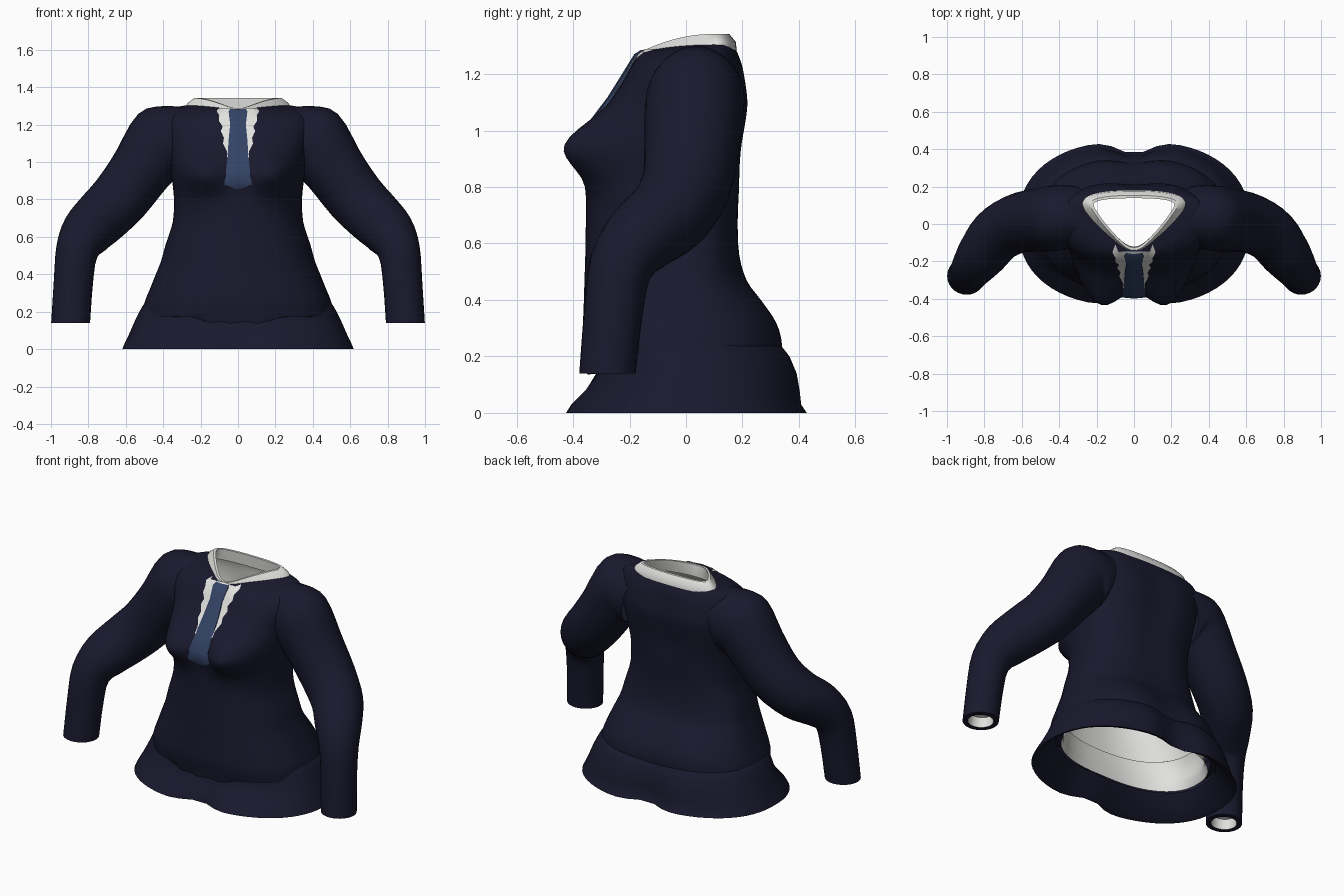
import bpy, bmesh, math
from mathutils import Vector

if "Cube" in bpy.data.objects:
    bpy.data.objects.remove(bpy.data.objects["Cube"])


def material(name, rgb):
    m = bpy.data.materials.new(name)
    m.diffuse_color = (*rgb, 1)
    m.use_nodes = True
    m.node_tree.nodes["Principled BSDF"].inputs["Base Color"].default_value = m.diffuse_color
    return m


NAVY = material("navy cloth", (0.0095, 0.0095, 0.027))
WHITE = material("white shirt", (0.75, 0.75, 0.73))
BLUE = material("blue tie", (0.033, 0.056, 0.13))
N = 64


def finish(bm, name, mat, angle=40):
    bmesh.ops.recalc_face_normals(bm, faces=bm.faces[:])
    me = bpy.data.meshes.new(name)
    bm.to_mesh(me)
    bm.free()
    me.materials.append(mat)
    ob = bpy.data.objects.new(name, me)
    bpy.context.collection.objects.link(ob)
    bpy.ops.object.select_all(action='DESELECT')
    ob.select_set(True)
    bpy.context.view_layer.objects.active = ob
    bpy.ops.object.shade_smooth_by_angle(angle=math.radians(angle))
    return ob


def loft(name, rings, mat, cap=False, closed=True):
    bm = bmesh.new()
    vs = [[bm.verts.new(p) for p in r] for r in rings]
    n = len(rings[0])
    for a, b in zip(vs, vs[1:]):
        for i in range(n if closed else n - 1):
            j = (i + 1) % n
            bm.faces.new((a[i], a[j], b[j], b[i]))
    if cap:
        bm.faces.new(vs[-1])
    return finish(bm, name, mat)


def resample(rows, k=3):
    """Smooth in-between sections (Catmull-Rom)."""
    out = []
    for i in range(len(rows) - 1):
        p = [rows[max(0, min(len(rows) - 1, i + d))] for d in (-1, 0, 1, 2)]
        for s in range(k):
            t = s / k
            out.append([0.5 * (2 * b + (c - a) * t + (2 * a - 5 * b + 4 * c - d) * t * t
                               + (3 * b - a - 3 * c + d) * t ** 3) for a, b, c, d in zip(*p)])
    return out + [rows[-1]]


def section(z, w, front, back, lobe, taper, inset=0.0, drop=0.04):
    """Body cross-section: oval with paired lobes, bust and a tapered neck front."""
    w, front, back = w - inset, front + inset, back - inset
    mid = 0.16 * taper
    square = 0.85 - 0.2 * min(1, max(0, (z - 0.85) / 0.2))
    pts = []
    for i in range(N):
        th = 2 * math.pi * (i + 0.5) / N
        c, s = math.cos(th), math.sin(th)
        c = math.copysign(abs(c) ** 0.85, c)
        s = s ** square if s > 0 else -abs(s) ** 0.85
        f = max(0.0, -s)
        x = w * c * (1 - taper * f)
        y = mid + (back - mid) * s if s > 0 else mid + (mid - front) * s
        depth = lobe if s > 0 else lobe * max(0, 1 - z / 0.14)
        y -= depth * math.exp(-(x / 0.12) ** 2) * s
        bust = math.exp(-((abs(x) - 0.185) / 0.13) ** 2 - ((z - 0.94) / 0.105) ** 2)
        y -= 0.122 * bust * min(1, f * 1.5)
        pts.append(Vector((x, y, z - drop * taper * f * f)))
    return pts


# z, half width, front y, back y, lobe depth, neck taper
BODY = [
    (0.15, 0.51, -0.35, 0.345, 0.03, 0), (0.24, 0.503, -0.365, 0.355, 0.03, 0),
    (0.32, 0.472, -0.365, 0.335, 0.03, 0), (0.40, 0.44, -0.362, 0.278, 0.02, 0),
    (0.47, 0.412, -0.36, 0.223, 0.01, 0), (0.56, 0.387, -0.357, 0.197, 0.01, 0),
    (0.68, 0.349, -0.355, 0.192, 0.01, 0), (0.80, 0.343, -0.352, 0.197, 0.01, 0),
    (0.88, 0.35, -0.347, 0.202, 0.015, 0), (0.95, 0.36, -0.338, 0.21, 0.02, 0),
    (1.03, 0.37, -0.312, 0.223, 0.02, 0), (1.10, 0.38, -0.27, 0.23, 0.02, 0),
    (1.18, 0.395, -0.22, 0.22, 0.02, 0), (1.24, 0.395, -0.19, 0.203, 0.01, 0.1),
    (1.285, 0.36, -0.165, 0.178, 0.0, 0.35), (1.305, 0.27, -0.145, 0.165, 0, 0.6)]
BODY = resample(BODY)

# Jacket body with a wavy overhanging front hem
rings = [section(*r) for r in BODY]
for p in rings[0]:
    if p.y < 0:
        p.z += 0.035 * min(1, max(0, abs(p.x) - 0.15) / 0.1) + 0.006 * math.sin(p.x * 45) - 0.008
under = [Vector((p.x * 0.93, p.y * 0.87, p.z + 0.004)) for p in rings[0]]
loft("jacket_body", [under] + rings, NAVY)

# Flared lower band, folded in at the bottom
SKIRT = [(0.12, 0.50, -0.295, 0.34, 0.03, 0), (0.01, 0.595, -0.41, 0.415, 0.05, 0),
         (0.0, 0.62, -0.442, 0.445, 0.07, 0), (0.03, 0.607, -0.422, 0.425, 0.065, 0),
         (0.08, 0.583, -0.368, 0.42, 0.06, 0), (0.14, 0.557, -0.318, 0.41, 0.055, 0),
         (0.20, 0.528, -0.315, 0.385, 0.05, 0), (0.235, 0.508, -0.315, 0.357, 0.045, 0),
         (0.25, 0.49, -0.30, 0.32, 0.04, 0)]
loft("jacket_flare", [section(*r) for r in SKIRT], NAVY)

# White shirt lining inside the body
lining = [section(0.11, 0.465, -0.272, 0.285, 0.02, 0)]
lining += [section(*r, inset=0.07 if r[0] < 0.3 else 0.02) for r in BODY]
loft("shirt_lining", lining, WHITE)

# Stand-up collar around the neck
COLLAR = [(1.285, 0.288, -0.157, 0.18, 0, 0.55), (1.315, 0.27, -0.15, 0.176, 0, 0.6),
          (1.342, 0.235, -0.14, 0.153, 0, 0.6), (1.342, 0.217, -0.125, 0.138, 0, 0.6),
          (1.31, 0.228, -0.12, 0.14, 0, 0.6), (1.27, 0.25, -0.12, 0.143, 0, 0.6)]
loft("collar", [section(*r, drop=0.09) for r in COLLAR], WHITE)

# Shirt front: ragged V-shaped plate lying on the chest
bpy.context.evaluated_depsgraph_get().update()
jacket = bpy.data.objects["jacket_body"]


def chest_y(x, z):
    hit, loc, _, _ = jacket.ray_cast(Vector((x, -2, z)), Vector((0, 1, 0)))
    return loc.y if hit and loc.y < 0 else -0.14


V = [(1.288, 0.10), (1.275, 0.115), (1.25, 0.10), (1.22, 0.102), (1.19, 0.082), (1.165, 0.092),
     (1.13, 0.075), (1.10, 0.08), (1.06, 0.06), (1.03, 0.06), (0.99, 0.035), (0.94, 0.02)]
strip = []
for z, w in V:
    strip.append([Vector((w * k / 6, chest_y(w * k / 6, z) - 0.007, z)) for k in range(-6, 7)])
loft("shirt_front", strip, WHITE, closed=False)

# Tie: knot, blade and pointed tip  (z, half width, y)
TIE = [(1.285, 0.042, -0.155), (1.27, 0.05, -0.17), (1.20, 0.042, -0.215), (1.12, 0.05, -0.268),
       (1.03, 0.056, -0.325), (0.95, 0.064, -0.355), (0.88, 0.074, -0.368), (0.85, 0.012, -0.362)]
rings = []
for z, w, y in TIE:
    y = min(y, chest_y(0, z) - 0.012, chest_y(w, z) - 0.006)
    rings.append([Vector(p) for p in ((-w, y, z), (0, y - 0.006, z), (w, y, z),
                                      (w, y + 0.015, z), (-w, y + 0.015, z))])
loft("tie", rings, BLUE, cap=True)

# Sleeves: centre x, y, z, radius across, radius in depth
ARM = [(0.30, 0.04, 1.10, 0.19, 0.16), (0.37, 0.036, 1.105, 0.197, 0.172),
       (0.43, 0.03, 1.09, 0.197, 0.175), (0.51, 0.022, 0.97, 0.168, 0.17),
       (0.63, 0.0, 0.808, 0.158, 0.158), (0.735, -0.062, 0.70, 0.15, 0.147),
       (0.81, -0.16, 0.62, 0.138, 0.132), (0.862, -0.23, 0.52, 0.113, 0.113),
       (0.88, -0.257, 0.36, 0.105, 0.104), (0.895, -0.278, 0.14, 0.104, 0.1)]
TILT = {0: (0.98, 0, 0.2), 1: (0.98, 0, -0.17), 2: (0.85, 0, -0.52), 9: (0, 0, -1)}


def oval(c, t, ra, rb, side):
    t = Vector(t).normalized()
    a = t.cross(Vector((0, 1, 0))).normalized()
    b = a.cross(t)
    pts = [Vector(c) + a * ra * math.cos(q) + b * rb * math.sin(q)
           for q in (2 * math.pi * i / 28 for i in range(28))]
    return [Vector((p.x * side, p.y, p.z)) for p in pts]


tangents = [TILT.get(i) or Vector(ARM[i + 1][:3]) - Vector(ARM[i - 1][:3]) for i in range(len(ARM))]
rows = resample([(*r, *Vector(t).normalized()) for r, t in zip(ARM, tangents)])
down = (0, 0, -1)
for side, label in ((1, "left"), (-1, "right")):
    rings = [oval(r[:3], r[5:], r[3], r[4], side) for r in rows]
    rings.append(oval((0.895, -0.278, 0.14), down, 0.074, 0.07, side))
    loft(label + "_sleeve", rings, NAVY)
    # White lining seen inside the cuff
    cuff = [oval((0.895, -0.278, 0.14), down, 0.074, 0.07, side),
            oval((0.892, -0.272, 0.20), down, 0.07, 0.066, side)]
    loft(label + "_cuff_lining", cuff, WHITE, cap=True)
